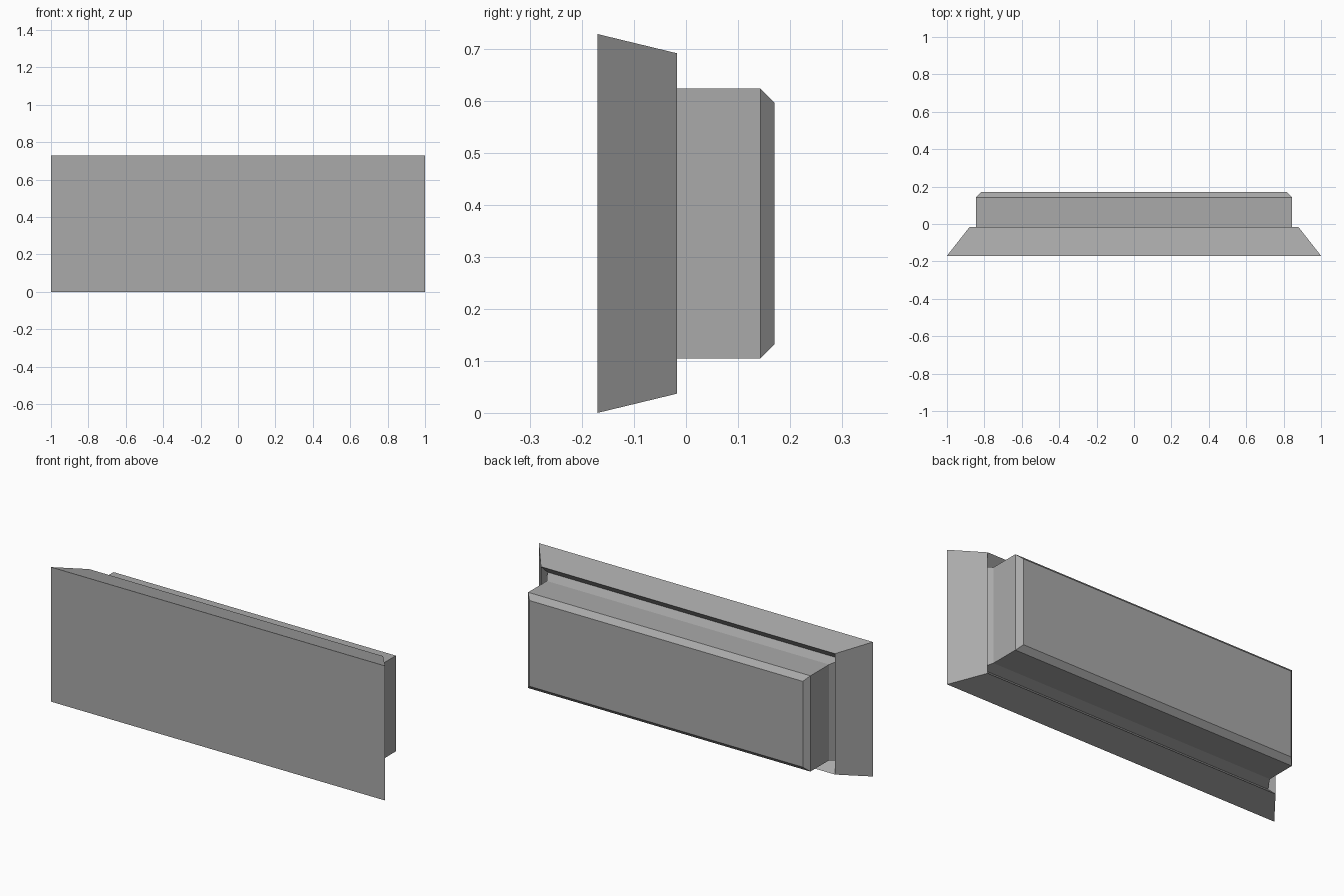
import bpy
import bmesh

cube = bpy.data.objects.get("Cube")
if cube:
    bpy.data.objects.remove(cube, do_unlink=True)

MID_Z = 0.364  # height of the horizontal symmetry plane

grey = bpy.data.materials.new("plain_grey")
grey.use_nodes = True
colour = (0.4, 0.4, 0.4, 1)
grey.diffuse_color = colour
grey.node_tree.nodes["Principled BSDF"].inputs["Base Color"].default_value = colour


def stepped_block(name, sections, cap_front=False, cap_back=False):
    """Join rectangles given as (depth, half width, half height), front to back."""
    bm = bmesh.new()
    rings = []
    for y, w, h in sections:
        corners = ((-w, -h), (w, -h), (w, h), (-w, h))
        rings.append([bm.verts.new((x, y, MID_Z + z)) for x, z in corners])
    for a, b in zip(rings, rings[1:]):
        for i in range(4):
            j = (i + 1) % 4
            bm.faces.new((a[i], b[i], b[j], a[j]))
    if cap_front:
        bm.faces.new(rings[0])
    if cap_back:
        bm.faces.new(list(reversed(rings[-1])))
    for face in bm.faces:
        face.normal_flip()
    # Wind every face so the closed front or back points outwards
    cap = bm.faces[:][-1]
    cap.normal_update()
    wanted = -1 if cap_front else 1
    if cap.normal.y * wanted < 0:
        bmesh.ops.reverse_faces(bm, faces=bm.faces[:])
    mesh = bpy.data.meshes.new(name)
    bm.to_mesh(mesh)
    bm.free()
    mesh.materials.append(grey)
    obj = bpy.data.objects.new(name, mesh)
    bpy.context.collection.objects.link(obj)
    return obj


groove = (-0.075, 0.882, 0.275)

# Wide front panel with sloped sides and a chamfered recess behind its rim
stepped_block("front_panel", [
    (-0.17, 1.0, 0.364),
    (-0.017, 0.88, 0.327),
    groove,
], cap_front=True)

# Rear box rising out of the recess, with a chamfered back edge
stepped_block("rear_box", [
    groove,
    (-0.017, 0.845, 0.259),
    (0.143, 0.845, 0.259),
    (0.17, 0.818, 0.232),
], cap_back=True)
